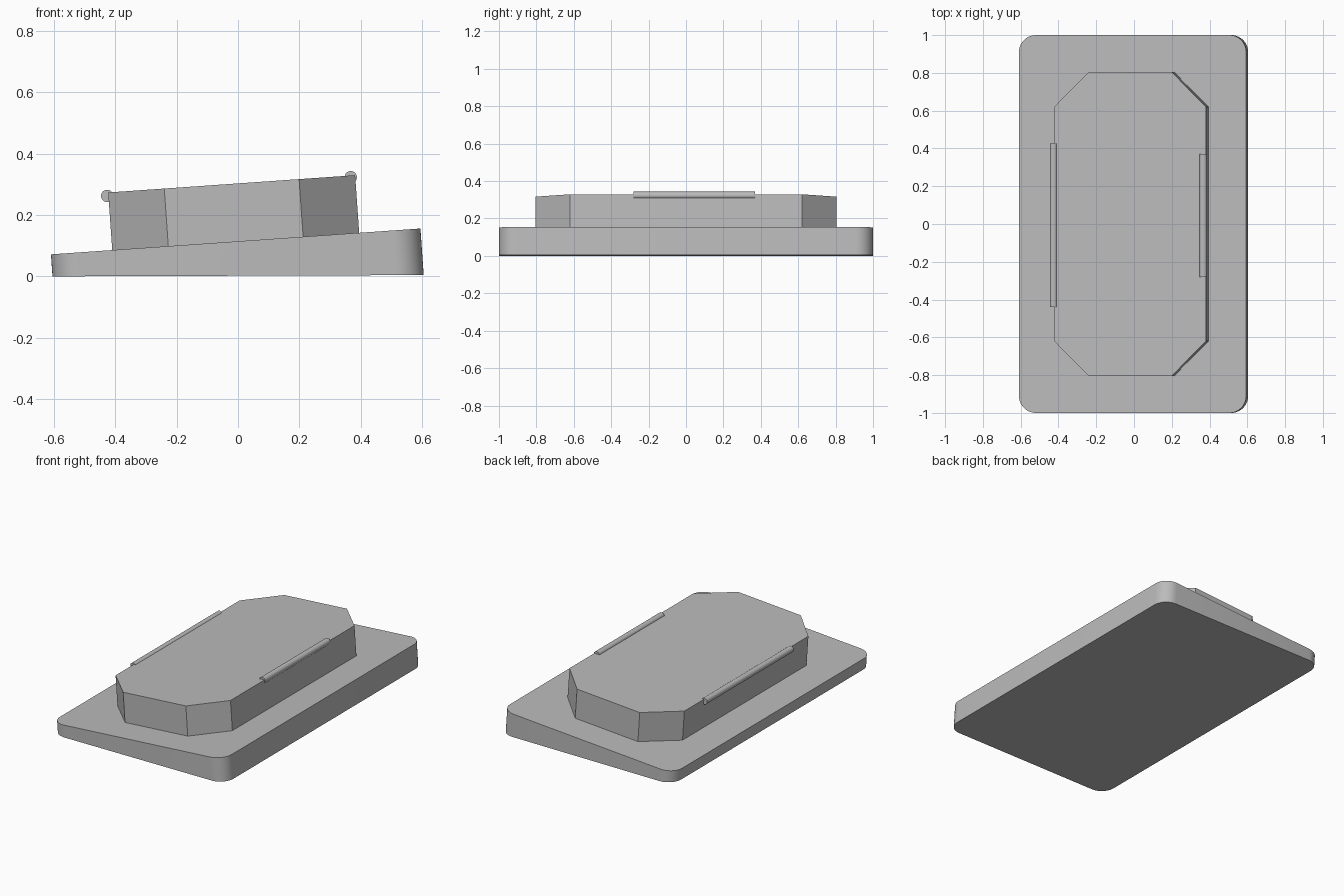
import bpy, bmesh, math
from mathutils import Vector, Matrix

default = bpy.data.objects.get("Cube")
if default:
    bpy.data.objects.remove(default, do_unlink=True)

grey = bpy.data.materials.new("plain grey")
grey.use_nodes = True
GREY = (0.5, 0.5, 0.5, 1)
grey.diffuse_color = GREY
grey.node_tree.nodes["Principled BSDF"].inputs["Base Color"].default_value = GREY

# Tilted frame lying on the sloping top of the base
TILT = Matrix.Translation((-0.0075, 0, 0.1137)) @ Matrix.Rotation(math.radians(-4), 4, 'Y')
UP = TILT.to_3x3() @ Vector((0, 0, 1))


def finish(name, bm, smooth=True):
    bmesh.ops.recalc_face_normals(bm, faces=bm.faces)
    mesh = bpy.data.meshes.new(name)
    bm.to_mesh(mesh)
    bm.free()
    mesh.materials.append(grey)
    obj = bpy.data.objects.new(name, mesh)
    bpy.context.collection.objects.link(obj)
    if smooth:
        bpy.ops.object.select_all(action='DESELECT')
        obj.select_set(True)
        bpy.context.view_layer.objects.active = obj
        bpy.ops.object.shade_smooth_by_angle(angle=math.radians(30))
    return obj


def prism(name, outline, top, bottom_of, smooth):
    """Extrude an outline in the tilted frame; bottom_of gives each lower corner."""
    bm = bmesh.new()
    upper = [bm.verts.new(TILT @ Vector((x, y, top))) for x, y in outline]
    lower = [bm.verts.new(bottom_of(TILT @ Vector((x, y, 0)))) for x, y in outline]
    bm.faces.new(upper)
    bm.faces.new(lower[::-1])
    n = len(outline)
    for i in range(n):
        j = (i + 1) % n
        bm.faces.new((upper[i], lower[i], lower[j], upper[j]))
    return finish(name, bm, smooth)


def rounded_rectangle(hx, hy, r, steps=12):
    points = []
    for k, (sx, sy) in enumerate(((1, 1), (-1, 1), (-1, -1), (1, -1))):
        for s in range(steps + 1):
            a = (k + s / steps) * math.pi / 2
            points.append((sx * (hx - r) + r * math.cos(a), sy * (hy - r) + r * math.sin(a)))
    return points


def down_to_floor(p):
    """Follow the tilted side down to the nearly level underside."""
    rise = 0.0035
    t = (p.z - rise * (p.x + 0.605)) / (UP.z - rise * UP.x)
    q = p - UP * t
    q.z = max(q.z, 0)
    return q


# Wedge-shaped base with rounded corners
prism("wedge_base", rounded_rectangle(0.603, 1.0, 0.09), 0, down_to_floor, True)

# Raised block with cut corners
block = [(0.403, 0.62), (0.22, 0.805), (-0.22, 0.805), (-0.403, 0.62)]
block += [(x, -y) for x, y in reversed(block)]
prism("raised_block", block, 0.188, lambda p: p, False)


# Round rods set into the long upper edges of the block
def rod(name, x, z, y0, y1, radius=0.02):
    bm = bmesh.new()
    place = Matrix.Translation((x, (y0 + y1) / 2, z)) @ Matrix.Rotation(math.pi / 2, 4, 'X')
    bmesh.ops.create_cone(bm, cap_ends=True, segments=32, radius1=radius, radius2=radius,
                          depth=y1 - y0, matrix=place)
    return finish(name, bm)


rod("right_rod", -0.426, 0.262, -0.44, 0.425)
rod("left_rod", 0.367, 0.323, -0.28, 0.37)
